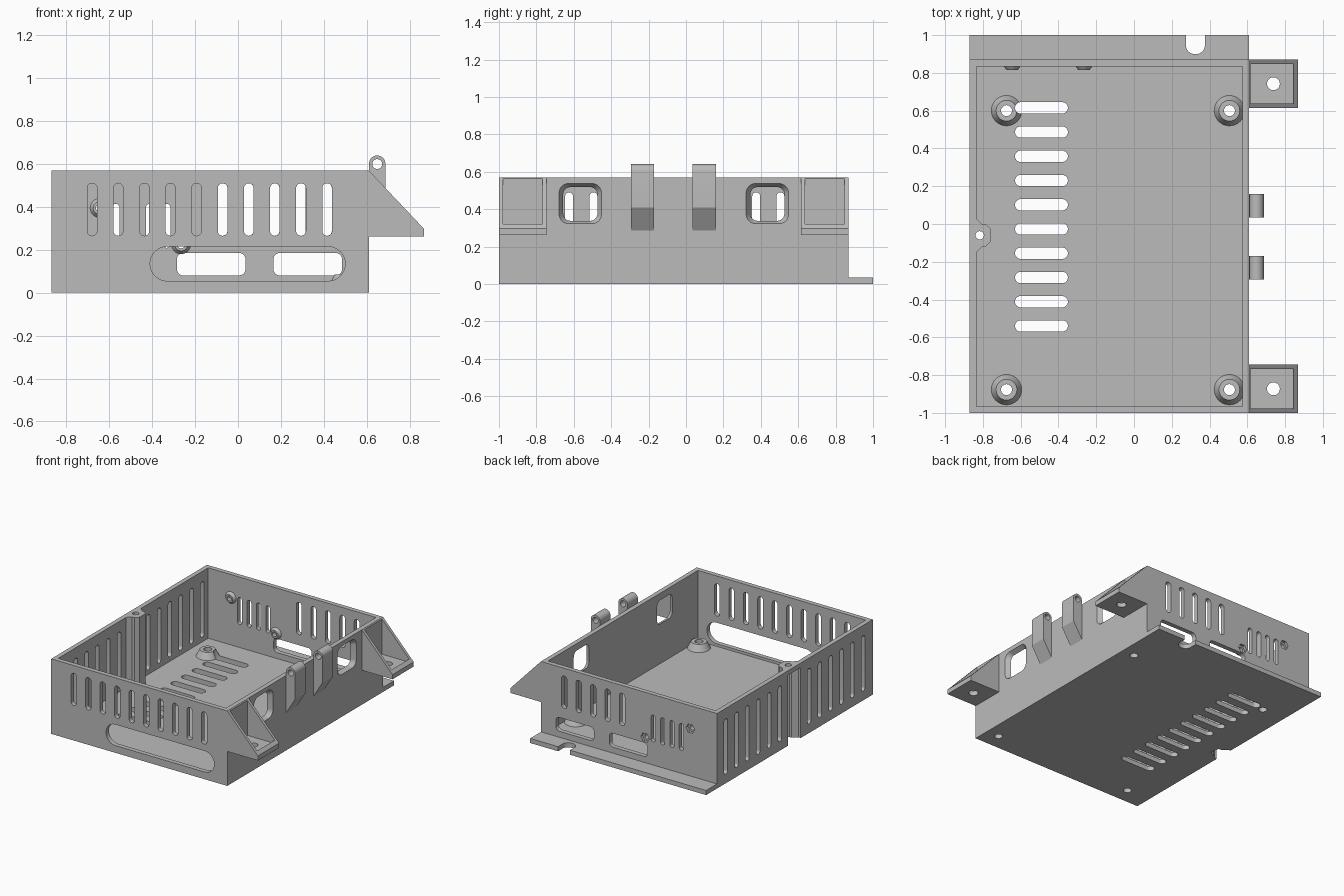
import bpy, bmesh, math
from mathutils import Vector

cube = bpy.data.objects.get("Cube")
if cube:
    bpy.data.objects.remove(cube, do_unlink=True)

grey = bpy.data.materials.new("grey_plastic")
grey.use_nodes = True
COLOUR = (0.5, 0.5, 0.5, 1)
grey.diffuse_color = COLOUR
grey.node_tree.nodes["Principled BSDF"].inputs["Base Color"].default_value = COLOUR

AXES = {"X": lambda u, v, w: (w, u, v), "Y": lambda u, v, w: (u, w, v), "Z": lambda u, v, w: (u, v, w)}


def rounded(cu, cv, w, h, r, steps=8):
    """Rounded rectangle outline; a radius of half the width gives a slot."""
    r = min(r, w / 2 - 1e-4 if w > h else w / 2, h / 2)
    pts = []
    for k, (su, sv) in enumerate(((1, 1), (-1, 1), (-1, -1), (1, -1))):
        for i in range(steps + 1):
            a = (k + i / steps) * math.pi / 2
            p = Vector((cu + su * (w / 2 - r) + r * math.cos(a), cv + sv * (h / 2 - r) + r * math.sin(a)))
            if not pts or (p - pts[-1]).length > 1e-5:
                pts.append(p)
    if (pts[0] - pts[-1]).length < 1e-5:
        pts.pop()
    return pts


def rect(u0, u1, v0, v1):
    return [(u0, v0), (u1, v0), (u1, v1), (u0, v1)]


def circle(cu, cv, r, n=32):
    return [(cu + r * math.cos(2 * math.pi * i / n), cv + r * math.sin(2 * math.pi * i / n)) for i in range(n)]


def add_prism(bm, axis, outline, a, b, end=None):
    """Sweep an outline from a to b, optionally changing to a second outline."""
    at = AXES[axis]
    low = [bm.verts.new(at(u, v, a)) for u, v in outline]
    high = [bm.verts.new(at(u, v, b)) for u, v in (end or outline)]
    faces = [bm.faces.new(low), bm.faces.new(high)]
    for i in range(len(low)):
        j = (i + 1) % len(low)
        faces.append(bm.faces.new((low[i], low[j], high[j], high[i])))
    bmesh.ops.recalc_face_normals(bm, faces=faces)


def part(name, *prisms):
    bm = bmesh.new()
    for p in prisms:
        add_prism(bm, *p)
    mesh = bpy.data.meshes.new(name)
    bm.to_mesh(mesh)
    bm.free()
    mesh.materials.append(grey)
    obj = bpy.data.objects.new(name, mesh)
    bpy.context.collection.objects.link(obj)
    return obj


def cut(targets, *prisms):
    cutter = part("cutter", *prisms)
    cutter.hide_render = True
    for obj in targets:
        mod = obj.modifiers.new("cut", "BOOLEAN")
        mod.operation, mod.solver, mod.object = "DIFFERENCE", "EXACT", cutter
        bpy.context.view_layer.objects.active = obj
        bpy.ops.object.modifier_apply(modifier=mod.name)
    bpy.data.objects.remove(cutter, do_unlink=True)


L, R, F, B, TOP, T = -0.87, 0.61, -1.0, 0.87, 0.57, 0.035
parts = []

# Open tray
case = part("case", ("Z", rect(L, R, F, B), 0, TOP))
cut([case], ("Z", rect(L + T, R - T, F + T, B - T), T, 1))

# Front wall: vent row and long opening
cut([case], *[("Y", rounded(-0.68 + 0.1217 * i, 0.388, 0.045, 0.245, 0.03), F - 0.1, F + 0.1) for i in range(10)],
    ("Y", rounded(0.045, 0.135, 0.91, 0.16, 0.08), F - 0.1, F + 0.1))

# Back wall: long vents, short vents, connector windows
cut([case], *[("Y", rounded(-0.072 + 0.1217 * i, 0.388, 0.045, 0.245, 0.03), 0.8, 0.9) for i in range(5)],
    *[("Y", rounded(-0.57 + 0.079 * i, 0.312, 0.036, 0.205, 0.03), 0.8, 0.9) for i in range(4)],
    *[("Y", rounded(x, 0.133, 0.32, 0.105, 0.03), 0.8, 0.9) for x in (-0.125, 0.325)])

# Left wall vents, mirrored about the screw column
MID = -0.06
cut([case], *[("X", rounded(MID + s * (0.175 + 0.13 * i), 0.28, 0.042, 0.42, 0.03), L - 0.1, L + 0.1)
              for s in (-1, 1) for i in range(6)])

# Right wall windows, flaring outward
cut([case], *[("X", rounded(y, 0.427, 0.17, 0.17, 0.035), R - T - 0.01, R + 0.01,
               rounded(y, 0.43, 0.24, 0.225, 0.055)) for y in (-0.565, 0.435)])

# Floor vents
cut([case], *[("Z", rounded(-0.49, 0.615 - 0.1283 * i, 0.28, 0.06, 0.03), -0.1, 0.1) for i in range(10)])

# Board standoffs with through holes
spots = [(x, y) for x in (-0.675, 0.505) for y in (-0.877, 0.6)]
standoffs = [part("standoff", ("Z", circle(x, y, 0.083), T - 0.005, 0.085, circle(x, y, 0.055))) for x, y in spots]
cut([case] + standoffs, *[("Z", circle(x, y, 0.029), -0.1, 0.2) for x, y in spots])
cut(standoffs, ("Z", rounded(-0.49, 0.615, 0.28, 0.06, 0.03), -0.1, 0.2))
parts += standoffs

# Nut bosses on the back wall: hex pocket outside, cone inside
nuts = [(-0.645, 0.395), (-0.265, 0.225)]
bosses = [part("nut_boss", ("Y", circle(x, z, 0.03), 0.815, 0.836, circle(x, z, 0.045))) for x, z in nuts]
cut([case], *[("Y", circle(x, z, 0.036, 6), 0.848, 0.9) for x, z in nuts])
cut([case] + bosses, *[("Y", circle(x, z, 0.018, 20), 0.8, 0.86) for x, z in nuts])
parts += bosses


def sym(half):
    """Mirror a half outline about the middle of the left wall."""
    return [(x, MID + d) for x, d in half] + [(x, MID - d) for x, d in reversed(half)]


# Screw column on the left wall, grooved from outside under a thin cap
column = part("screw_column", ("Z", sym([(L + 0.004, 0.09), (L + T, 0.09), (-0.805, 0.06), (-0.785, 0.06),
                                          (-0.76, 0.035)]), 0.004, TOP))
cut([case, column], ("Z", sym([(L - 0.1, 0.075), (-0.85, 0.075), (-0.815, 0.042), (-0.797, 0.042),
                               (-0.782, 0.025)]), -0.1, 0.535))
cut([case, column], ("Z", circle(-0.817, MID, 0.022, 24), 0.5, 0.7))
parts.append(column)

# Back mounting flange with a screw notch
flange = part("back_flange", ("Z", rect(L, R, B - 0.005, 1), 0, T))
cut([flange], ("Z", rounded(0.325, 1.0, 0.1, 0.2, 0.045), -0.1, 0.1))
parts.append(flange)

# Corner brackets: sloped, hollow, with a screw hole
for name, y0 in (("front_bracket", F), ("back_bracket", B - 0.255)):
    y1, yc = y0 + 0.255, y0 + 0.1275
    bracket = part(name, ("Y", [(R, 0.262), (0.868, 0.262), (0.868, 0.297), (R, TOP)], y0, y1))
    cut([bracket], ("Z", rect(R + 0.006, 0.845, y0 + 0.022, y1 - 0.022), 0.297, 1))
    cut([bracket], ("Z", circle(0.738, yc, 0.034), 0.1, 0.5))
    parts.append(bracket)

# Hinge lugs on the right wall
for name, y in (("front_hinge_lug", -0.295), ("back_hinge_lug", 0.035)):
    arc = [(0.649 + 0.038 * math.cos(math.pi * i / 16), 0.602 + 0.038 * math.sin(math.pi * i / 16)) for i in range(17)]
    lug = part(name, ("Y", [(R, 0.285), (0.687, 0.41)] + arc + [(R, 0.56)], y, y + 0.125))
    cut([lug], ("Y", circle(0.649, 0.6, 0.023, 24), -1, 1))
    parts.append(lug)

# Smooth the round surfaces, keep edges crisp
bpy.ops.object.select_all(action="DESELECT")
for obj in [case] + parts:
    obj.select_set(True)
bpy.context.view_layer.objects.active = case
bpy.ops.object.shade_smooth_by_angle(angle=math.radians(30))
